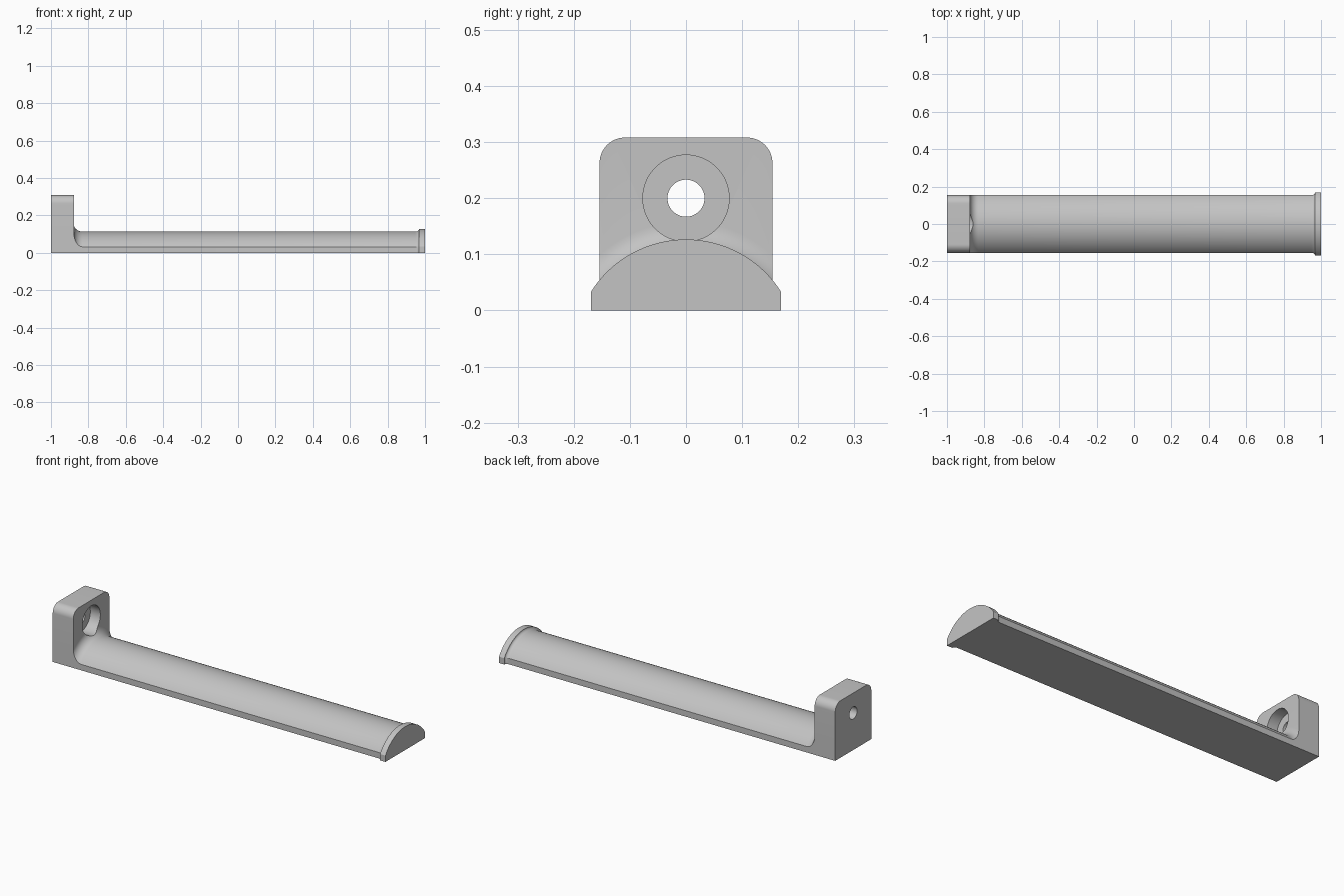
import bpy, bmesh
from math import sin, cos, asin, sqrt, pi

cube = bpy.data.objects.get("Cube")
if cube:
    bpy.data.objects.remove(cube)

grey = bpy.data.materials.new("light grey")
grey.use_nodes = True
colour = (0.55, 0.55, 0.55, 1)
grey.diffuse_color = colour
grey.node_tree.nodes["Principled BSDF"].inputs["Base Color"].default_value = colour

HALF = 0.154      # half width of bar and block
AXIS = -0.074     # height of the bar's arc centre
RADIUS = 0.187
BLOCK_FACE = -0.877
BLOCK_TOP = 0.308
STEPS = 16        # segments per rounded corner
COUNT = 2 * STEPS + 2


def arc_section(x, radius, half=HALF):
    """Flat bottom, upright sides and an arched top."""
    edge = asin(half / radius)
    arch = [(x, radius * sin(a), AXIS + radius * cos(a))
            for a in (edge * (1 - 2 * i / (COUNT + 1)) for i in range(COUNT + 2))]
    return [(x, half, 0)] + arch + [(x, -half, 0)]


def block_section(x, side, r=0.045):
    """Upright plate outline with two rounded top corners."""
    corner = [(HALF - r + r * cos(a), BLOCK_TOP - r + r * sin(a))
              for a in (pi / 2 * i / STEPS for i in range(STEPS + 1))]
    top = corner + [(-y, z) for y, z in reversed(corner)]
    outline = [(HALF, 0), (HALF, side)] + top + [(-HALF, side), (-HALF, 0)]
    return [(x, y, z) for y, z in outline]


def loft(name, sections):
    bm = bmesh.new()
    rings = [[bm.verts.new(p) for p in s] for s in sections]
    for a, b in zip(rings, rings[1:]):
        for i in range(len(a)):
            j = (i + 1) % len(a)
            bm.faces.new((a[i], a[j], b[j], b[i]))
    bm.faces.new(rings[0])
    bm.faces.new(rings[-1])
    bmesh.ops.remove_doubles(bm, verts=bm.verts, dist=1e-5)
    bmesh.ops.recalc_face_normals(bm, faces=bm.faces)
    mesh = bpy.data.meshes.new(name)
    bm.to_mesh(mesh)
    bm.free()
    ob = bpy.data.objects.new(name, mesh)
    bpy.context.collection.objects.link(ob)
    mesh.materials.append(grey)
    return ob


# Mounting block, root fillet, arched bar and flared end lip in one body
fillet = 0.045
bar = []
for i in range(9):
    a = pi / 2 * i / 8
    bar.append(arc_section(BLOCK_FACE + fillet * (1 - sin(a)),
                           RADIUS + fillet * (1 - cos(a))))
bar = [arc_section(BLOCK_FACE + fillet * (1 - cos(pi / 2 * i / 8)),
                   RADIUS + fillet * (1 - sin(pi / 2 * i / 8))) for i in range(9)]
side = sqrt((RADIUS + fillet) ** 2 - HALF ** 2) + AXIS
flare = []
for i in range(7):
    a = pi / 2 * i / 6
    grow = 1 - cos(a)
    flare.append(arc_section(0.948 + 0.02 * sin(a), RADIUS + 0.0135 * grow,
                             HALF + 0.015 * grow))
end = [arc_section(1, RADIUS + 0.0135, HALF + 0.015)]
body = loft("handle_body", [block_section(-1, side), block_section(BLOCK_FACE, side)]
            + bar + flare + end)


# Screw hole and counterbore through the block
def bore(name, radius, x0, x1):
    bpy.ops.mesh.primitive_cylinder_add(vertices=64, radius=radius, depth=x1 - x0,
                                        location=((x0 + x1) / 2, 0, 0.2),
                                        rotation=(0, pi / 2, 0))
    cutter = bpy.context.object
    cutter.name = name
    cutter.data.materials.append(grey)
    mod = body.modifiers.new(name, "BOOLEAN")
    mod.operation = "DIFFERENCE"
    mod.solver = "EXACT"
    mod.object = cutter
    bpy.context.view_layer.objects.active = body
    bpy.ops.object.modifier_apply(modifier=name)
    bpy.data.objects.remove(cutter)


bore("counterbore", 0.077, BLOCK_FACE - 0.06, BLOCK_FACE + 0.2)
bore("screw_hole", 0.033, -1.1, BLOCK_FACE + 0.1)

bpy.ops.object.select_all(action="DESELECT")
body.select_set(True)
bpy.context.view_layer.objects.active = body
bpy.ops.object.shade_smooth_by_angle(angle=pi / 6)
